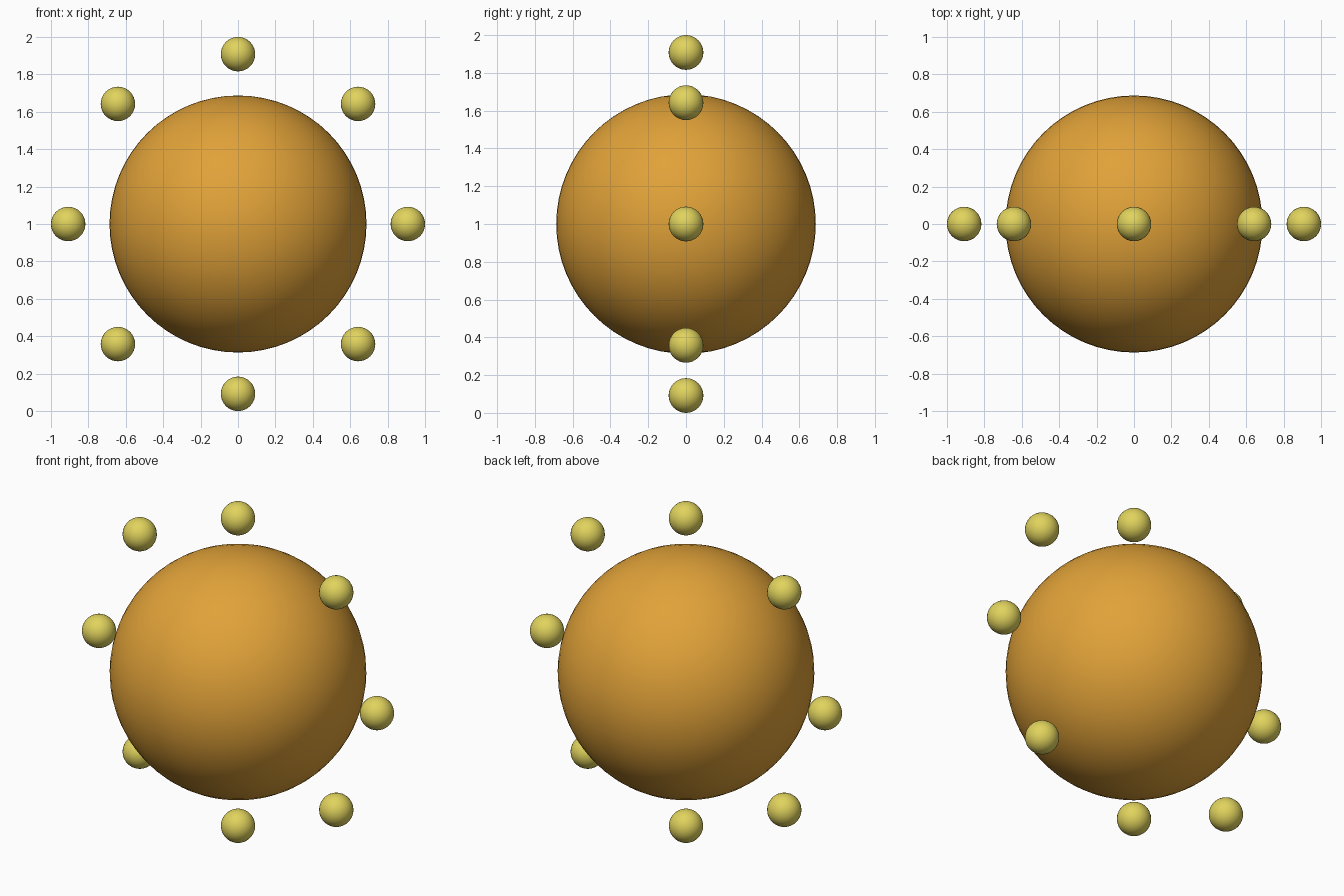
import bpy
from math import cos, sin, pi

cube = bpy.data.objects.get("Cube")
if cube:
    bpy.data.objects.remove(cube, do_unlink=True)


def make_material(name, rgb):
    mat = bpy.data.materials.new(name)
    mat.use_nodes = True
    colour = (*rgb, 1.0)
    mat.diffuse_color = colour
    mat.node_tree.nodes["Principled BSDF"].inputs["Base Color"].default_value = colour
    return mat


def make_ball(name, radius, location, mat, segments, rings):
    bpy.ops.mesh.primitive_uv_sphere_add(
        segments=segments, ring_count=rings, radius=radius, location=location)
    ball = bpy.context.object
    ball.name = name
    ball.data.name = name
    ball.data.materials.append(mat)
    bpy.ops.object.shade_smooth()
    return ball


orange = make_material("warm orange", (0.75, 0.36, 0.04))
yellow = make_material("soft yellow", (0.75, 0.65, 0.11))

CENTRE_Z = 1.0
CORE_RADIUS = 0.687
BEAD_RADIUS = 0.092
RING_RADIUS = 1.0 - BEAD_RADIUS
BEADS = 8

# Large central ball
make_ball("core_ball", CORE_RADIUS, (0, 0, CENTRE_Z), orange, 64, 32)

# Upright ring of small balls around it
for i in range(BEADS):
    a = 2 * pi * i / BEADS
    place = (RING_RADIUS * cos(a), 0, CENTRE_Z + RING_RADIUS * sin(a))
    make_ball(f"ring_ball_{i + 1}", BEAD_RADIUS, place, yellow, 32, 16)
